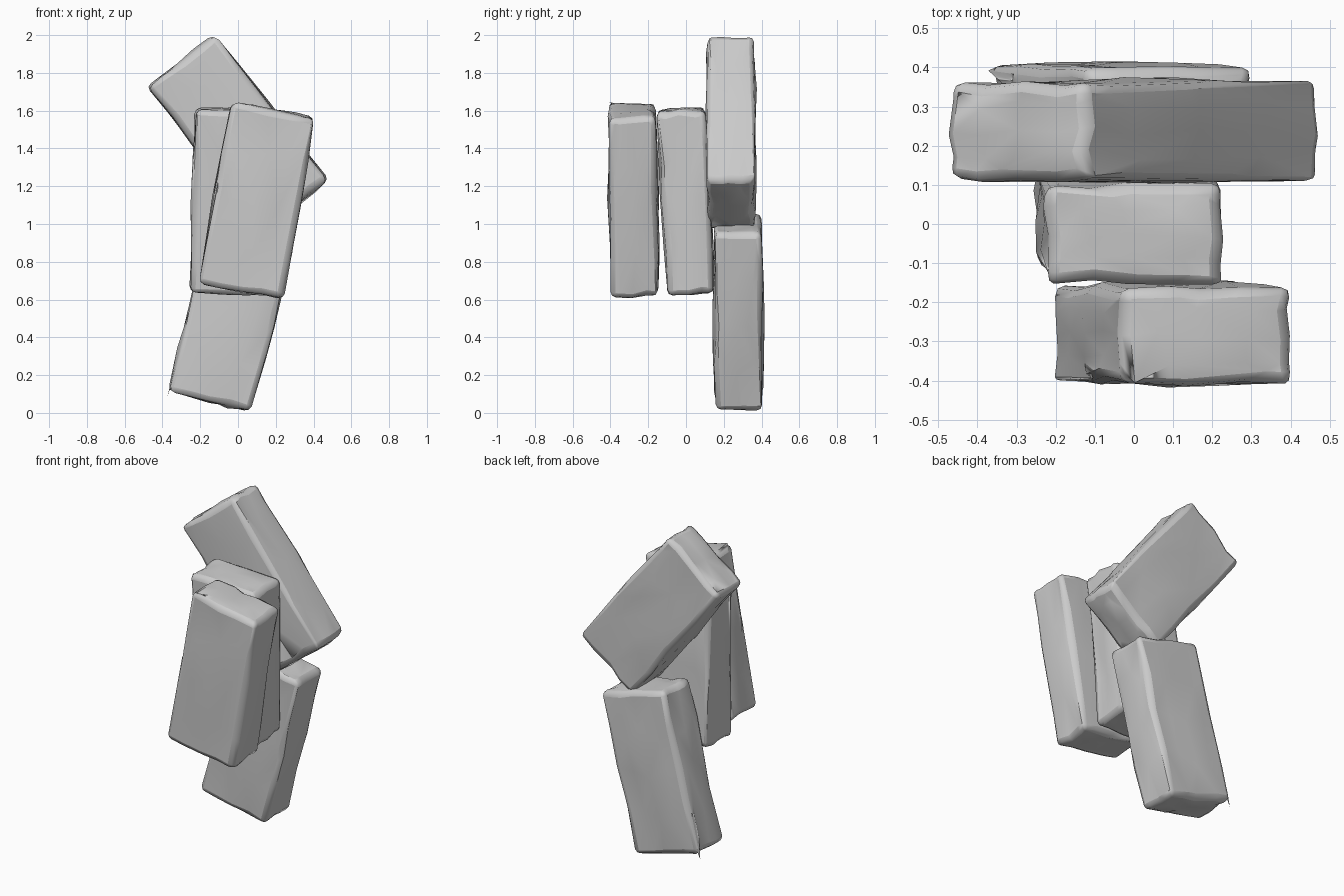
import bpy, bmesh, random
from math import radians
from mathutils import Vector

if "Cube" in bpy.data.objects:
    bpy.data.objects.remove(bpy.data.objects["Cube"])

HALF = Vector((0.232, 0.133, 0.495))   # half size of one rough stone


def stone(name, loc, lean, tilt, seed):
    rng = random.Random(seed)
    bm = bmesh.new()
    bmesh.ops.create_cube(bm, size=2)
    bmesh.ops.subdivide_edges(bm, edges=bm.edges[:], cuts=3, use_grid_fill=True)
    for v in bm.verts:
        # hewn surface: corners and edges worn inward, faces slightly uneven
        sides = [abs(c) > 0.99 for c in v.co]
        worn = {1: (-0.006, 0.012), 2: (0.0, 0.020), 3: (0.003, 0.014)}[sum(sides)]
        p = Vector(c * h for c, h in zip(v.co, HALF))
        for i in range(3):
            if sides[i]:
                p[i] -= rng.uniform(*worn) * (1 if v.co[i] > 0 else -1)
            else:
                p[i] += rng.uniform(-0.12, 0.12) * HALF[i]
        v.co = p
    bmesh.ops.triangulate(bm, faces=[f for f in bm.faces])
    bmesh.ops.recalc_face_normals(bm, faces=bm.faces[:])
    me = bpy.data.meshes.new(name)
    bm.to_mesh(me)
    bm.free()
    ob = bpy.data.objects.new(name, me)
    bpy.context.collection.objects.link(ob)
    ob.location = loc
    ob.rotation_euler = (radians(tilt), radians(lean), 0)
    # rounded edges
    bev = ob.modifiers.new("worn_edges", 'BEVEL')
    bev.width = 0.028
    bev.segments = 2
    bev.limit_method = 'ANGLE'
    bev.angle_limit = radians(50)
    bpy.ops.object.select_all(action='DESELECT')
    bpy.context.view_layer.objects.active = ob
    ob.select_set(True)
    bpy.ops.object.shade_smooth_by_angle(angle=radians(50))


# four stones, front to back
stone("front_stone", (0.10, -0.28, 1.125), 10, 0.5, 3)
stone("middle_stone", (-0.015, 0.0, 1.12), 1.5, 3, 8)
stone("upper_back_stone", (0.0, 0.238, 1.48), -38, 0, 15)
stone("lower_back_stone", (-0.03, 0.278, 0.533), 14.3, 0, 22)
